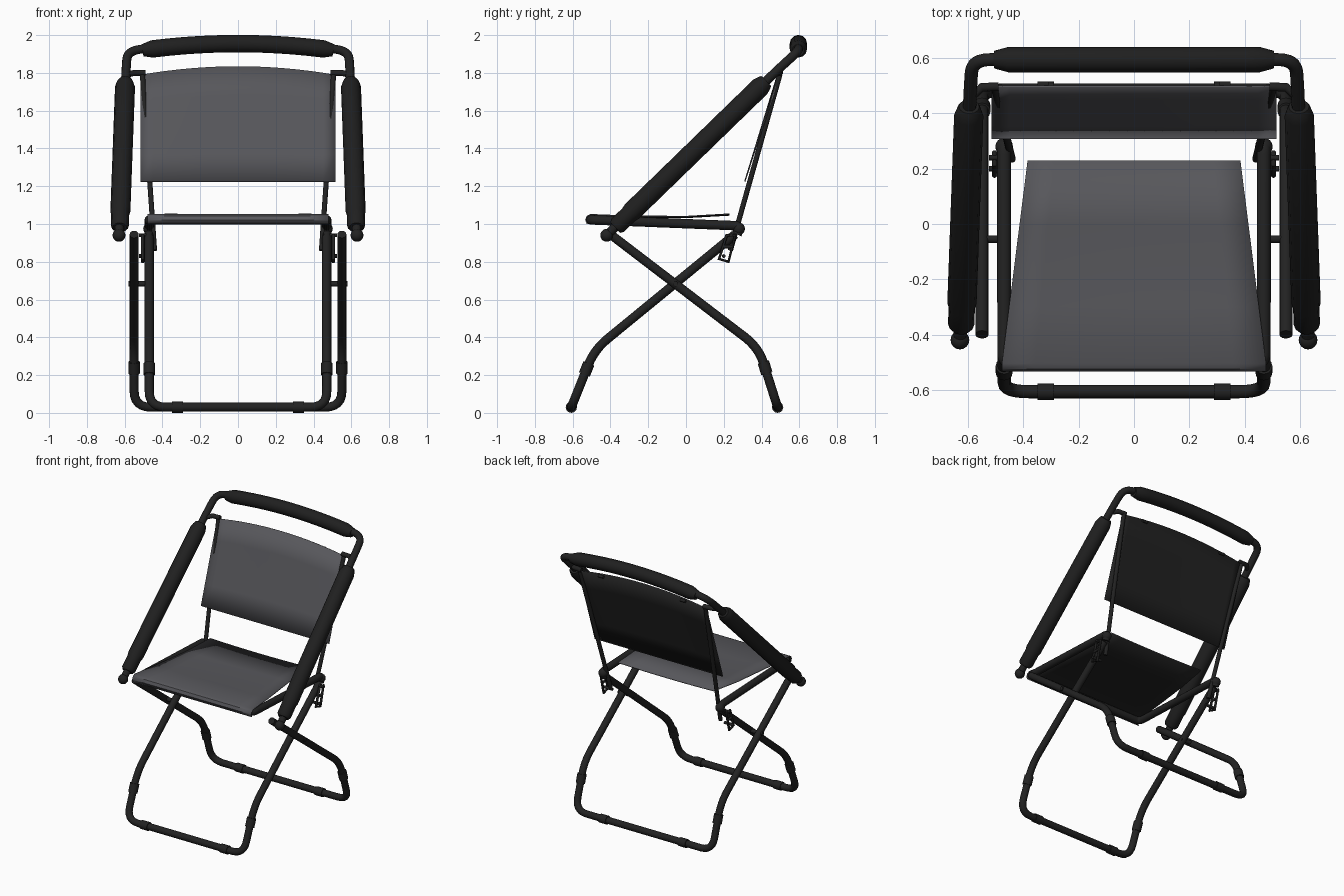
import bpy
import math
from mathutils import Vector

old = bpy.data.objects.get("Cube")
if old:
    bpy.data.objects.remove(old)


def material(name, rgb):
    m = bpy.data.materials.new(name)
    m.use_nodes = True
    m.diffuse_color = (*rgb, 1)
    bsdf = m.node_tree.nodes["Principled BSDF"]
    bsdf.inputs["Base Color"].default_value = (*rgb, 1)
    bsdf.inputs["Roughness"].default_value = 0.7
    return m


BLACK = material("black frame", (0.016, 0.016, 0.016))
FOAM = material("black foam", (0.014, 0.014, 0.014))
GREY = material("grey fabric", (0.095, 0.095, 0.105))


def rounded(points, radius, steps=6):
    """Replace the inner corners of a path with smooth bends."""
    pts = [Vector(p) for p in points]
    path = [pts[0]]
    for a, b, c in zip(pts, pts[1:], pts[2:]):
        start = b + (a - b).normalized() * min(radius, (a - b).length * 0.48)
        end = b + (c - b).normalized() * min(radius, (c - b).length * 0.48)
        for i in range(steps + 1):
            t = i / steps
            path.append(start * (1 - t) ** 2 + b * 2 * t * (1 - t) + end * t * t)
    return path + [pts[-1]]


def tube(name, path, r, mat=BLACK, scales=None, closed=False):
    """Round tube along a path, turned into a mesh."""
    curve = bpy.data.curves.new(name, "CURVE")
    curve.dimensions = "3D"
    curve.bevel_depth = r
    curve.bevel_resolution = 4
    curve.use_fill_caps = True
    spline = curve.splines.new("POLY")
    spline.points.add(len(path) - 1)
    spline.use_cyclic_u = closed
    for i, (point, co) in enumerate(zip(spline.points, path)):
        point.co = (*co, 1)
        point.radius = scales[i] if scales else 1
    curve.materials.append(mat)
    obj = bpy.data.objects.new(name, curve)
    bpy.context.collection.objects.link(obj)
    bpy.ops.object.select_all(action="DESELECT")
    obj.select_set(True)
    bpy.context.view_layer.objects.active = obj
    bpy.ops.object.convert(target="MESH")
    bpy.ops.object.shade_smooth_by_angle(angle=math.radians(40))
    return bpy.context.object


def mirrored(half):
    """Complete a path that starts on the +x side and stops before x = 0."""
    return half + [(-x, y, z) for x, y, z in reversed(half)]


def ball(name, co, r):
    bpy.ops.mesh.primitive_uv_sphere_add(segments=16, ring_count=10, radius=r, location=co)
    obj = bpy.context.object
    obj.name = name
    obj.data.materials.append(BLACK)
    bpy.ops.object.shade_smooth()


def cloth(name, rows, columns, point):
    """Thin sheet, grey on its face and black behind."""
    verts = [point(2 * i / columns - 1, row) for row in rows for i in range(columns + 1)]
    w = columns + 1
    faces = [(j * w + i, j * w + i + 1, (j + 1) * w + i + 1, (j + 1) * w + i)
             for j in range(len(rows) - 1) for i in range(columns)]
    mesh = bpy.data.meshes.new(name)
    mesh.from_pydata(verts, [], faces)
    mesh.materials.append(GREY)
    mesh.materials.append(BLACK)
    obj = bpy.data.objects.new(name, mesh)
    bpy.context.collection.objects.link(obj)
    solid = obj.modifiers.new("thickness", "SOLIDIFY")
    solid.thickness = 0.006
    solid.offset = -1
    solid.material_offset = 1
    bpy.ops.object.select_all(action="DESELECT")
    obj.select_set(True)
    bpy.context.view_layer.objects.active = obj
    bpy.ops.object.shade_smooth_by_angle(angle=math.radians(40))


# Crossed leg frames: x, then (y, z) of top, knee and foot
legs = {
    "front_leg": (0.47, (0.26, 0.945), (-0.485, 0.335), (-0.607, 0.03)),
    "back_leg": (0.55, (-0.40, 0.945), (0.385, 0.345), (0.485, 0.03)),
}
for name, (x, top, knee, foot) in legs.items():
    half = [(x, *top), (x, *knee), (x, *foot)]
    tube(name + "_frame", rounded(mirrored(half), 0.09), 0.024)
    shin = Vector(half[2]) - Vector(half[1])
    for s in (1, -1):
        a, b = (Vector(half[1]) + shin * t for t in (0.24, 0.43))
        a.x *= s
        b.x *= s
        tube(name + "_collar", [a, b], 0.031)
        tube(name + "_foot_sleeve", [(s * 0.29, *foot), (s * 0.35, *foot)], 0.03)

# Seat rail, open at the back
tube("seat_rail", rounded(mirrored([(0.47, 0.27, 0.945), (0.47, 0.29, 0.99), (0.47, -0.505, 1.022)]), 0.04), 0.025)

# Arm and top rail in one bent tube
tube("arm_rail", rounded(mirrored([(0.63, -0.42, 0.94), (0.592, 0.50, 1.83), (0.585, 0.595, 1.915),
                                   (0.45, 0.595, 1.935)]), 0.08), 0.024)

# Foam grip on the top rail
n = 20
arc = [Vector((-0.505 + 1.01 * i / n, 0.595, 1.955 - 0.035 * (2 * i / n - 1) ** 2)) for i in range(n + 1)]
tube("top_grip", arc, 0.046, FOAM, [0.7] + [1] * (n - 1) + [0.7])

for s in (1, -1):
    # Foam arm grips with narrower cuffs
    low, high = Vector((s * 0.626, -0.375, 0.98)), Vector((s * 0.597, 0.425, 1.757))
    stops = (0, 0.015, 0.09, 0.11, 0.96, 0.985, 1)
    tube("arm_grip", [low.lerp(high, t) for t in stops], 0.053, FOAM,
         (0.7, 0.9, 0.9, 1, 1, 0.85, 0.7))
    ball("arm_end_knob", (s * 0.63, -0.42, 0.94), 0.034)

    # Backrest posts and the links to the arms
    tube("back_post", [(s * 0.442, 0.235, 0.86), (s * 0.506, 0.497, 1.79)], 0.014)
    tube("back_link", [(s * 0.49, 0.497, 1.80), (s * 0.55, 0.495, 1.80), (s * 0.59, 0.46, 1.79)], 0.016)
    tube("back_fastener", [(s * 0.31, 0.505, 1.80), (s * 0.35, 0.505, 1.80)], 0.01)

    # Leg pivot, hinge and slotted lock bracket
    tube("leg_pivot", [(s * 0.45, -0.055, 0.683), (s * 0.58, -0.055, 0.683)], 0.014)
    ball("seat_hinge", (s * 0.47, 0.28, 0.975), 0.032)
    x = s * 0.505
    tube("lock_bracket", [(x, 0.26, 0.94), (x, 0.225, 0.80), (x, 0.175, 0.815), (x, 0.215, 0.94)],
         0.009, closed=True)
    tube("bracket_bridge", [(x, 0.195, 0.88), (x, 0.245, 0.88)], 0.009)
    for y, z in ((0.20, 0.83), (0.24, 0.94)):
        tube("bracket_pin", [(s * 0.45, y, z), (s * 0.525, y, z)], 0.01)

# Seat cloth, wrapped over the front rail
seat_profile = [(-0.525, 1.0), (-0.534, 1.022), (-0.525, 1.043), (-0.505, 1.053),
                (-0.3, 1.045), (0.0, 1.043), (0.23, 1.056)]


def seat_point(u, row):
    y, z = row
    half_width = 0.478 - 0.093 * max(0, y + 0.505) / 0.735
    return (u * half_width, y, z - 0.006 * (1 - u * u) * (y > -0.4))


cloth("seat", seat_profile, 8, seat_point)


# Backrest cloth with an arched top edge
def back_point(u, t):
    z = 1.225 + t * (0.565 + 0.045 * (1 - u * u))
    return (u * 0.515, 0.308 + 0.187 * t, z)


cloth("backrest", [i / 4 for i in range(5)], 16, back_point)
